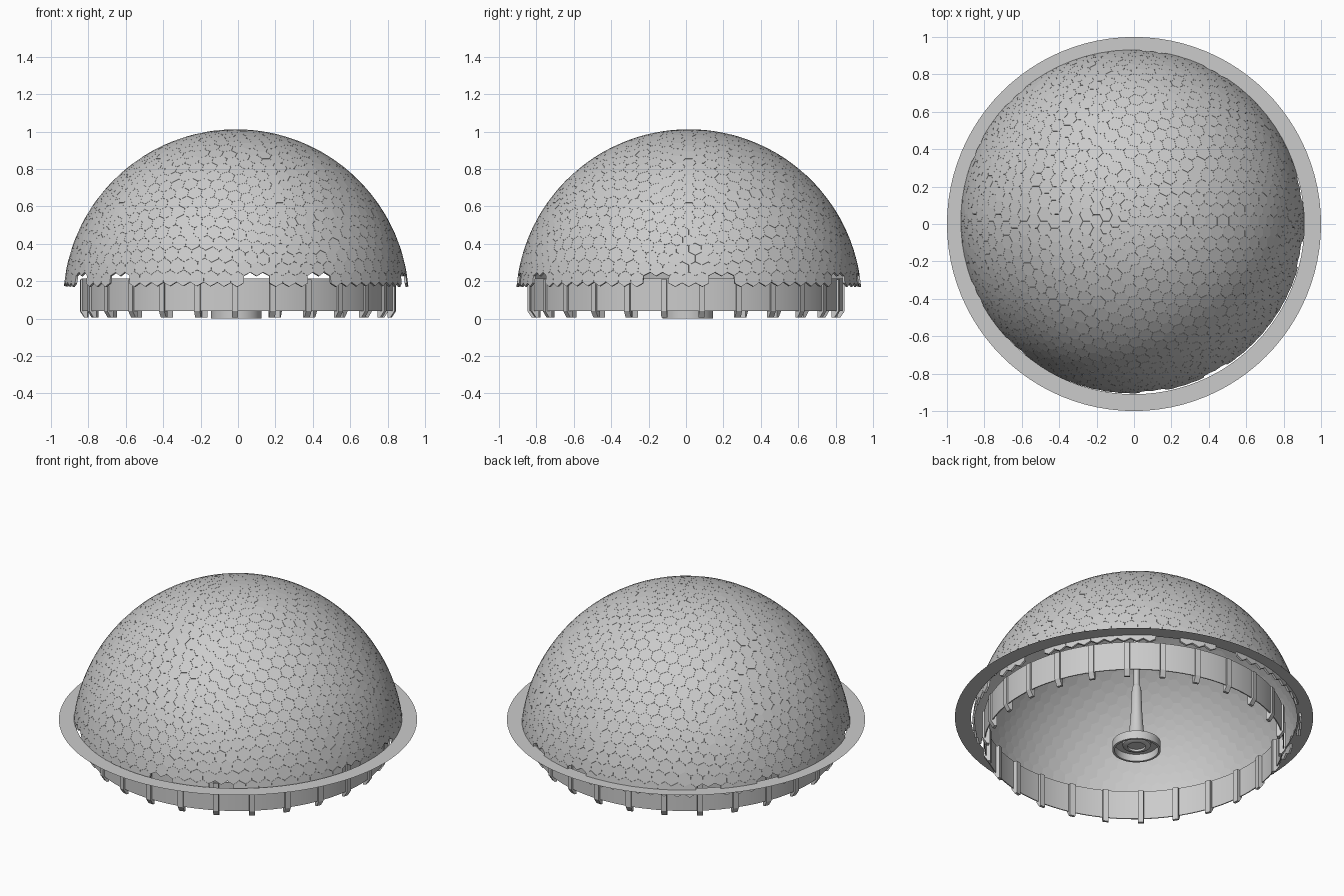
import bpy, bmesh, math
from mathutils import Vector

if "Cube" in bpy.data.objects:
    bpy.data.objects.remove(bpy.data.objects["Cube"])


def finish(name, bm):
    me = bpy.data.meshes.new(name)
    bm.to_mesh(me)
    bm.free()
    ob = bpy.data.objects.new(name, me)
    bpy.context.collection.objects.link(ob)
    return ob


def lathe(name, profile, steps, loc=(0, 0, 0), angle=math.radians(35)):
    """Spin an (r, z) profile around the z axis."""
    bm = bmesh.new()
    vs = [bm.verts.new((r, 0, z)) for r, z in profile]
    es = [bm.edges.new(p) for p in zip(vs, vs[1:])]
    bmesh.ops.spin(bm, geom=vs + es, cent=(0, 0, 0), axis=(0, 0, 1),
                   angle=math.tau, steps=steps)
    bmesh.ops.remove_doubles(bm, verts=bm.verts, dist=1e-5)
    bmesh.ops.recalc_face_normals(bm, faces=bm.faces)
    ob = finish(name, bm)
    ob.location = loc
    bpy.ops.object.select_all(action='DESELECT')
    ob.select_set(True)
    bpy.context.view_layer.objects.active = ob
    bpy.ops.object.shade_smooth_by_angle(angle=angle)
    return ob


# Dome of separate thin hexagonal tiles: the dual of a fine icosphere
CENTER = Vector((-0.01, 0.015, 0.087))
RADIUS, THICK = 0.925, 0.012
src = bmesh.new()
bmesh.ops.create_icosphere(src, subdivisions=5, radius=1)
bm = bmesh.new()
for v in src.verts:
    mid = v.co.normalized()
    if mid.z * RADIUS + CENTER.z < 0.21:
        continue
    side = mid.orthogonal().normalized()
    other = mid.cross(side)
    pts = [f.calc_center_median().normalized() for f in v.link_faces]
    pts.sort(key=lambda p: math.atan2(p.dot(other), p.dot(side)))
    pts = [mid + (p - mid) * 0.99 for p in pts]
    outer = [bm.verts.new(CENTER + p * RADIUS) for p in pts]
    inner = [bm.verts.new(CENTER + p * RADIUS - mid * THICK) for p in pts]
    bm.faces.new(outer)
    bm.faces.new(inner[::-1])
    for i in range(len(pts)):
        j = (i + 1) % len(pts)
        bm.faces.new((outer[i], inner[i], inner[j], outer[j]))
src.free()
finish("dome_hex_tiles", bm)

# Thin flat brim around the dome
lathe("brim", [(0.91, 0.213), (1.0, 0.213)], 96)

# Drum wall below the dome
lathe("drum_wall", [(0.838, 0.04), (0.838, 0.215), (0.832, 0.215),
                    (0.832, 0.04), (0.838, 0.04)], 104)

# Posts around the drum, with feet sloping inward
COUNT = 26
bm = bmesh.new()
section = [(0.848, 0.21), (0.848, 0.04), (0.825, 0.005), (0.81, 0.005), (0.81, 0.21)]
for k in range(COUNT):
    a = -math.pi / 2 + math.tau * k / COUNT - 0.02
    radial = Vector((math.cos(a), math.sin(a), 0))
    tang = Vector((-math.sin(a), math.cos(a), 0)) * 0.016
    up = Vector((0, 0, 1))
    left = [bm.verts.new(radial * r + up * z - tang) for r, z in section]
    right = [bm.verts.new(radial * r + up * z + tang) for r, z in section]
    bm.faces.new(left)
    bm.faces.new(right[::-1])
    for i in range(len(section)):
        j = (i + 1) % len(section)
        bm.faces.new((left[i], right[i], right[j], left[j]))
bmesh.ops.recalc_face_normals(bm, faces=bm.faces)
finish("drum_posts", bm)

# Central pedestal: open cup, hub, tapered column and thin mast
HUB = (-0.01, 0.01, 0)
lathe("pedestal_cup", [(0, 0.05), (0.135, 0.05), (0.135, 0), (0.122, 0),
                       (0.122, 0.044), (0, 0.044)], 48, HUB)
lathe("pedestal_hub", [(0.08, 0.046), (0.078, 0.03), (0.062, 0.022),
                       (0.05, 0.022), (0.05, 0.035), (0, 0.035)], 40, HUB)
lathe("pedestal_column", [(0.08, 0.05), (0.055, 0.065), (0.042, 0.11),
                          (0.033, 0.22), (0.026, 0.4), (0.016, 0.42)], 32, HUB)
lathe("mast", [(0.016, 0.3), (0.016, 0.98), (0, 0.98)], 24, HUB)
